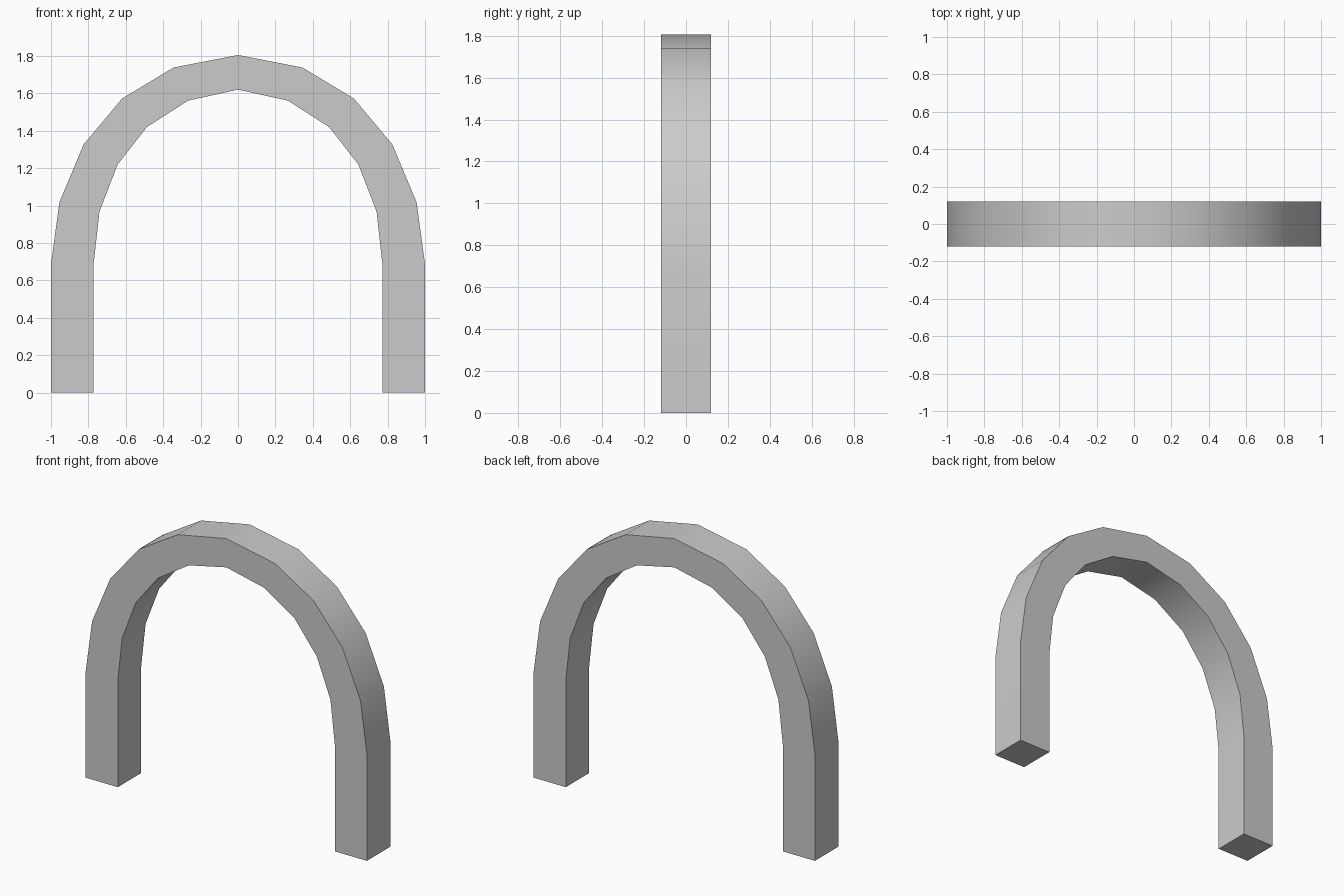
import bpy, bmesh, math

if "Cube" in bpy.data.objects:
    bpy.data.objects.remove(bpy.data.objects["Cube"])

HALF_DEPTH = 0.119

# Right half of the arch, from foot to crown (x, z)
outer = [(1, 0), (1, 0.685), (0.955, 1.017), (0.826, 1.326),
         (0.62, 1.572), (0.345, 1.738), (0, 1.805)]
inner = [(0.772, 0), (0.772, 0.685), (0.741, 0.967), (0.644, 1.219),
         (0.487, 1.42), (0.267, 1.561), (0, 1.62)]


def mirrored(half):
    return half + [(-x, z) for x, z in reversed(half[:-1])]


# Sweep a rectangular ring of four corners along the arch
bm = bmesh.new()
rings = []
for (xo, zo), (xi, zi) in zip(mirrored(outer), mirrored(inner)):
    rings.append([bm.verts.new(p) for p in (
        (xo, -HALF_DEPTH, zo), (xo, HALF_DEPTH, zo),
        (xi, HALF_DEPTH, zi), (xi, -HALF_DEPTH, zi))])
for a, b in zip(rings, rings[1:]):
    for i in range(4):
        j = (i + 1) % 4
        bm.faces.new((a[i], a[j], b[j], b[i]))

# Undersides of the two feet
bm.faces.new(rings[0])
bm.faces.new(rings[-1])
bmesh.ops.recalc_face_normals(bm, faces=bm.faces)

mesh = bpy.data.meshes.new("arch")
bm.to_mesh(mesh)
bm.free()
arch = bpy.data.objects.new("arch", mesh)
bpy.context.collection.objects.link(arch)

# Smooth along the curve, sharp at the box corners
bpy.context.view_layer.objects.active = arch
arch.select_set(True)
bpy.ops.object.shade_smooth_by_angle(angle=math.radians(35))
